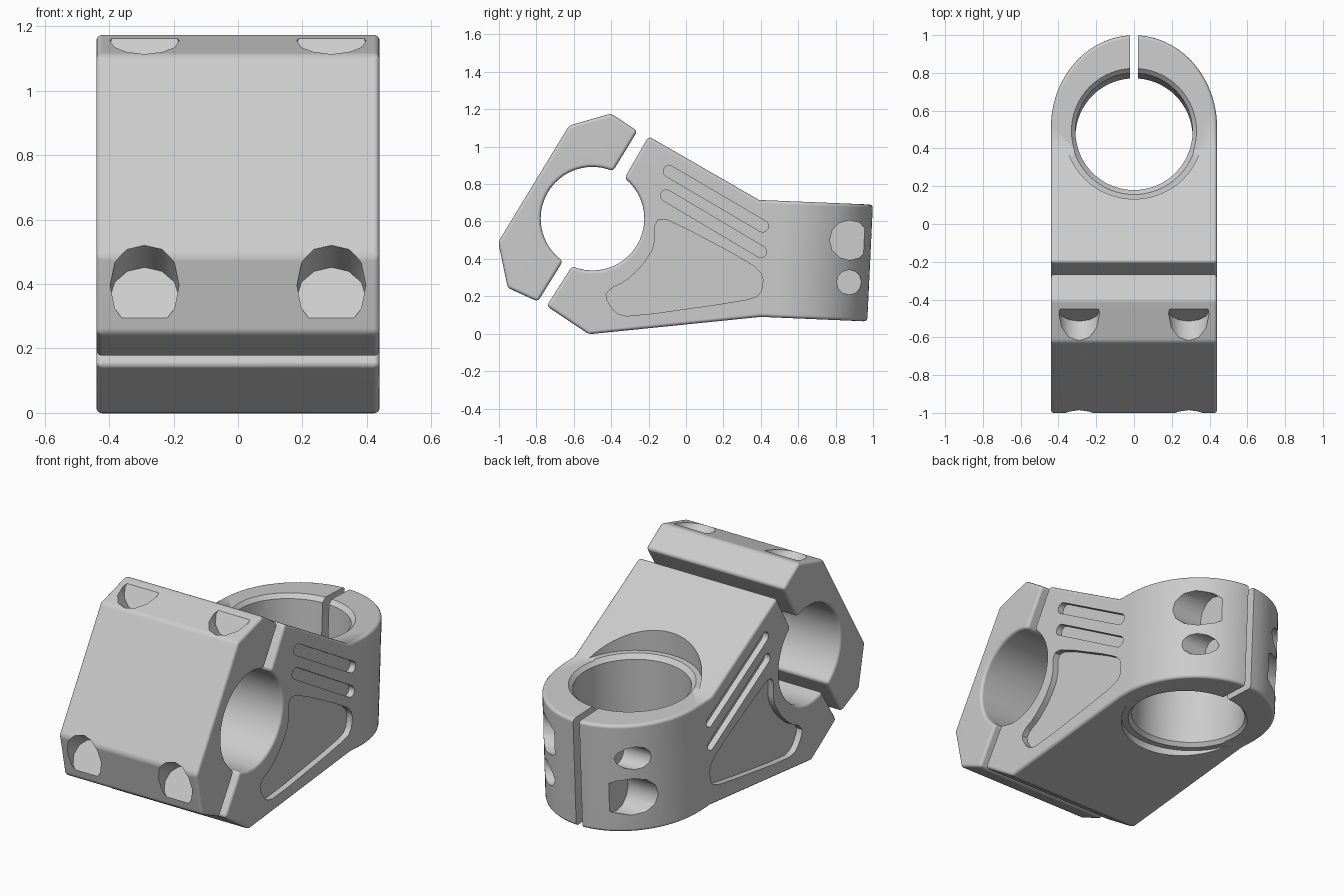
import bpy, bmesh
from math import sin, cos, pi, radians, atan
from mathutils import Vector, Matrix

if "Cube" in bpy.data.objects:
    bpy.data.objects.remove(bpy.data.objects["Cube"], do_unlink=True)

grey = bpy.data.materials.new("machined grey")
grey.use_nodes = True
grey.diffuse_color = (0.6, 0.6, 0.6, 1)
grey.node_tree.nodes["Principled BSDF"].inputs["Base Color"].default_value = (0.6, 0.6, 0.6, 1)

HALF_W = 0.44                       # half width of the whole part
BAR = Vector((-0.5, 0.615))         # handlebar bore centre in (y, z)
BAR_R = 0.277
TILT = 0.048                        # lean of the rear clamp axis


def finish(bm, name):
    bmesh.ops.recalc_face_normals(bm, faces=bm.faces)
    mesh = bpy.data.meshes.new(name)
    bm.to_mesh(mesh)
    bm.free()
    mesh.materials.append(grey)
    ob = bpy.data.objects.new(name, mesh)
    bpy.context.collection.objects.link(ob)
    return ob


def prism(name, bottom, top):
    """Solid between two matching outlines of 3D points."""
    bm = bmesh.new()
    a = [bm.verts.new(p) for p in bottom]
    b = [bm.verts.new(p) for p in top]
    bm.faces.new(a)
    bm.faces.new(b)
    for i in range(len(a)):
        j = (i + 1) % len(a)
        bm.faces.new((a[i], a[j], b[j], b[i]))
    return finish(bm, name)


def side_prism(name, outline, x0, x1):
    return prism(name, [(x0, y, z) for y, z in outline], [(x1, y, z) for y, z in outline])


def rod(name, start, end, radius, sides):
    start, end = Vector(start), Vector(end)
    bm = bmesh.new()
    axis = end - start
    place = Matrix.Translation((start + end) / 2) @ axis.to_track_quat('Z', 'Y').to_matrix().to_4x4()
    bmesh.ops.create_cone(bm, cap_ends=True, segments=sides, radius1=radius,
                          radius2=radius, depth=axis.length, matrix=place)
    return finish(bm, name)


def apply(ob, mod):
    bpy.context.view_layer.objects.active = ob
    bpy.ops.object.modifier_apply(modifier=mod.name)


def combine(ob, cutter, operation='DIFFERENCE'):
    mod = ob.modifiers.new("cut", 'BOOLEAN')
    mod.operation = operation
    mod.solver = 'EXACT'
    mod.object = cutter
    apply(ob, mod)
    bpy.data.objects.remove(cutter, do_unlink=True)


def round_edges(ob, width):
    mod = ob.modifiers.new("round", 'BEVEL')
    mod.width = width
    mod.segments = 3
    mod.limit_method = 'ANGLE'
    mod.angle_limit = radians(32)
    mod.use_clamp_overlap = False
    apply(ob, mod)


def smooth(ob):
    bpy.ops.object.select_all(action='DESELECT')
    ob.select_set(True)
    bpy.context.view_layer.objects.active = ob
    bpy.ops.object.shade_smooth_by_angle(angle=radians(38))
    mod = ob.modifiers.new("even shading", 'WEIGHTED_NORMAL')
    mod.keep_sharp = True


def arc(centre, r, a0, a1, steps):
    return [(centre[0] + r * cos(radians(a0 + (a1 - a0) * i / steps)),
             centre[1] + r * sin(radians(a0 + (a1 - a0) * i / steps))) for i in range(steps + 1)]


def soften(points):
    """Cut each corner of a closed outline."""
    out = []
    for i, p in enumerate(points):
        p, q = Vector(p), Vector(points[(i + 1) % len(points)])
        out += [p.lerp(q, 0.22), p.lerp(q, 0.78)]
    return out


# Stem body: side profile trimmed by a round-ended plan shape
side = [(-0.2, 1.055), (0.39, 0.715), (1.1, 0.686), (1.1, 0.06), (0.4, 0.09),
        (-0.52, -0.003), (-0.745, 0.148)] + arc(BAR, BAR_R, -113.3, 51.7, 22)
body = side_prism("stem_body", side, -0.6, 0.6)
plan = [(HALF_W, -1.3)]
plan += [(HALF_W * cos(pi * i / 48), 0.51 + 0.49 * sin(pi * i / 48)) for i in range(49)]
plan += [(-HALF_W, -1.3)]
trim = prism("trim", *[[(x, y + TILT * (z - 0.69), z) for x, y in plan] for z in (-0.3, 1.5)])
combine(body, trim, 'INTERSECT')
round_edges(body, 0.018)

# Steerer bore with chamfers and clearance above and below, as one turned cutter
lathe = [(0, -0.8), (0.365, -0.8), (0.365, -0.307), (0.328, -0.307), (0.31, -0.285),
         (0.31, 0.3), (0.335, 0.325), (0.365, 0.325), (0.365, 0.9), (0, 0.9)]
bm = bmesh.new()
ring = [bm.verts.new((r, 0, z)) for r, z in lathe]
edges = [bm.edges.new(pair) for pair in zip(ring, ring[1:])]
bmesh.ops.spin(bm, geom=ring + edges, cent=(0, 0, 0), axis=(0, 0, 1), angle=2 * pi, steps=64)
bmesh.ops.remove_doubles(bm, verts=bm.verts, dist=0.0005)
bm.transform(Matrix.Translation((0, 0.475, 0.39)) @ Matrix.Rotation(-atan(TILT), 4, 'X'))
combine(body, finish(bm, "steerer_bore"))

# Clamp slit at the back
slit = [(0.65, -0.2), (1.2, -0.2), (1.2, 1), (0.65, 1)]
combine(body, side_prism("slit", slit, -0.02, 0.02))

# Opposed pinch bolts: wide head pocket on one side, narrow hole on the other
for s, z_head, z_tip in ((1, 0.5, 0.275), (-1, 0.275, 0.5)):
    combine(body, rod("head_pocket", (s * 0.17, 0.875, z_head), (s * 0.7, 0.875, z_head), 0.107, 12))
    combine(body, rod("tip_hole", (s * 0.17, 0.872, z_tip), (s * 0.7, 0.872, z_tip), 0.066, 12))

# Shallow side pockets: two slanted slots and one web recess
recess = soften([(-0.165, 0.61), (-0.09, 0.61), (0.35, 0.375), (0.415, 0.31), (0.4, 0.205),
                 (0.3, 0.175), (-0.3, 0.09), (-0.38, 0.11), (-0.435, 0.2), (-0.4, 0.245),
                 (-0.33, 0.275), (-0.235, 0.36), (-0.165, 0.47)])
slots = [arc((-0.09, 0.868), 0.031, 59, 239, 8) + arc((0.41, 0.575), 0.031, 239, 419, 8),
         arc((-0.105, 0.738), 0.031, 59, 239, 8) + arc((0.4, 0.438), 0.031, 239, 419, 8)]
for s in (1, -1):
    for outline in [recess] + slots:
        combine(body, side_prism("pocket", outline, s * 0.405, s * 0.6))
smooth(body)

# Faceplate clamping the handlebar
front = arc(BAR, BAR_R, 235.2, 66.7, 24) + [(-0.26, 1.083), (-0.4, 1.177), (-0.625, 1.113),
                                            (-1.004, 0.49), (-0.953, 0.245), (-0.792, 0.172)]
plate = side_prism("faceplate", front, -HALF_W, HALF_W)
round_edges(plate, 0.018)

# Four faceplate bolt pockets
out = Vector((0, -0.86, 0.51))
for x in (-0.29, 0.29):
    for y, z in ((-0.46, 1.145), (-0.925, 0.36)):
        foot = Vector((x, y, z))
        combine(plate, rod("bolt_pocket", foot, foot + out * 0.6, 0.107, 12))
smooth(plate)
